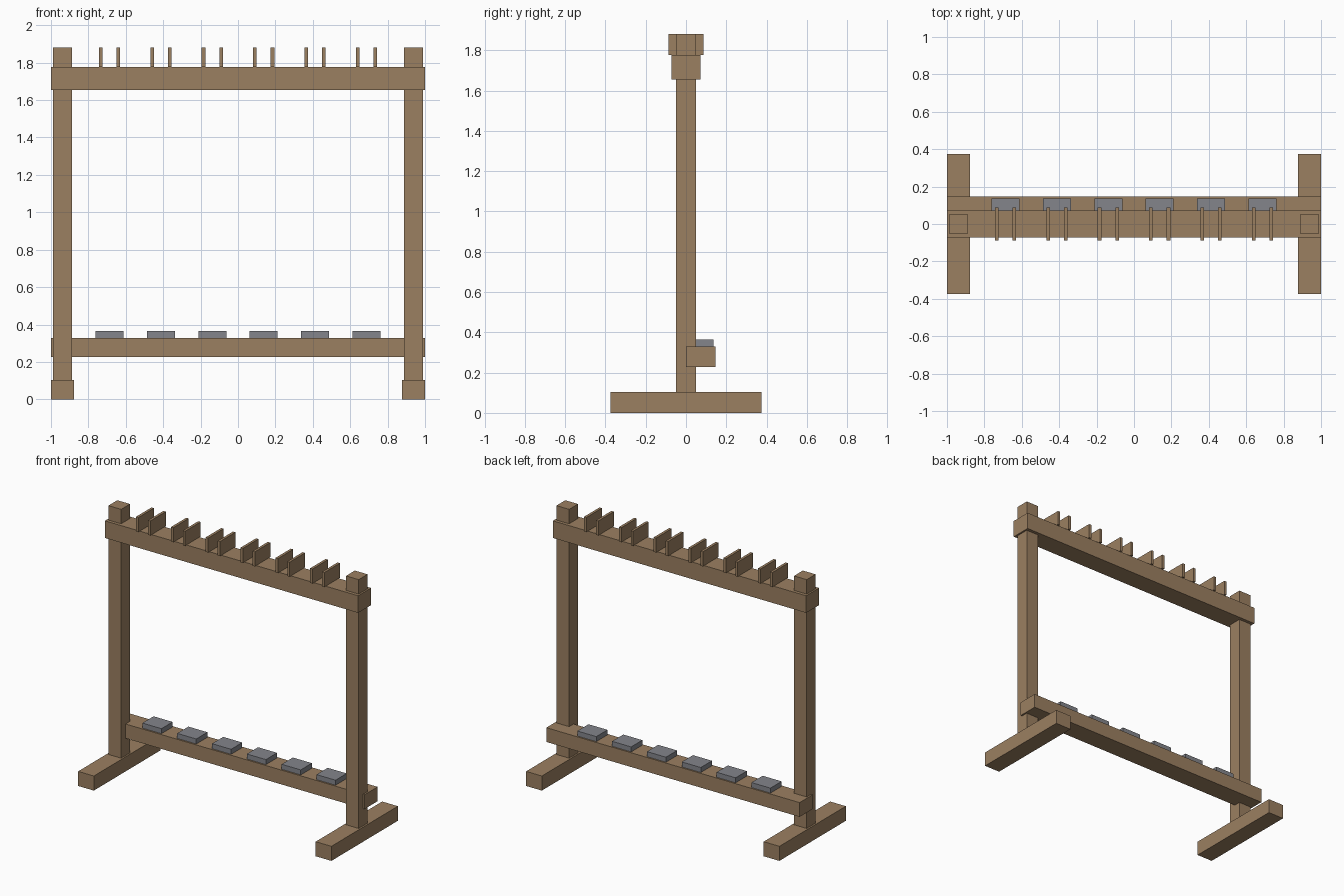
import bpy
import bmesh

if "Cube" in bpy.data.objects:
    bpy.data.objects.remove(bpy.data.objects["Cube"])


def material(name, rgb):
    m = bpy.data.materials.new(name)
    m.diffuse_color = (*rgb, 1.0)
    m.use_nodes = True
    m.node_tree.nodes["Principled BSDF"].inputs["Base Color"].default_value = m.diffuse_color
    return m


wood = material("brown_wood", (0.33, 0.215, 0.12))
grey = material("grey_pad", (0.23, 0.235, 0.26))


def box(name, x, y, z, mat):
    """Box from (min, max) ranges on each axis."""
    bm = bmesh.new()
    bmesh.ops.create_cube(bm, size=1)
    for v in bm.verts:
        v.co = [r[0] if c < 0 else r[1] for c, r in zip(v.co, (x, y, z))]
    me = bpy.data.meshes.new(name)
    bm.to_mesh(me)
    bm.free()
    me.materials.append(mat)
    ob = bpy.data.objects.new(name, me)
    bpy.context.collection.objects.link(ob)
    return ob


# Feet and posts on each side
for side, s in (("left", -1), ("right", 1)):
    cx = s * 0.938
    box(f"foot_{side}", (cx - 0.062, cx + 0.062), (-0.375, 0.375), (0, 0.104), wood)
    box(f"post_{side}", (cx - 0.05, cx + 0.05), (-0.05, 0.05), (0.09, 1.88), wood)

# Top and lower rails
box("top_rail", (-1, 1), (-0.073, 0.073), (1.655, 1.777), wood)
box("lower_rail", (-1, 1), (0, 0.147), (0.227, 0.329), wood)

# Six stations: rest pad below, pair of divider fins above
for i in range(6):
    cx = (i - 2.5) * 0.275
    box(f"rest_pad_{i + 1}", (cx - 0.075, cx + 0.075), (0.011, 0.137), (0.325, 0.365), grey)
    for side, s in (("left", -1), ("right", 1)):
        fx = cx + s * 0.047
        box(f"divider_{i + 1}_{side}", (fx - 0.0095, fx + 0.0095),
            (-0.087, 0.087), (1.776, 1.88), wood)
